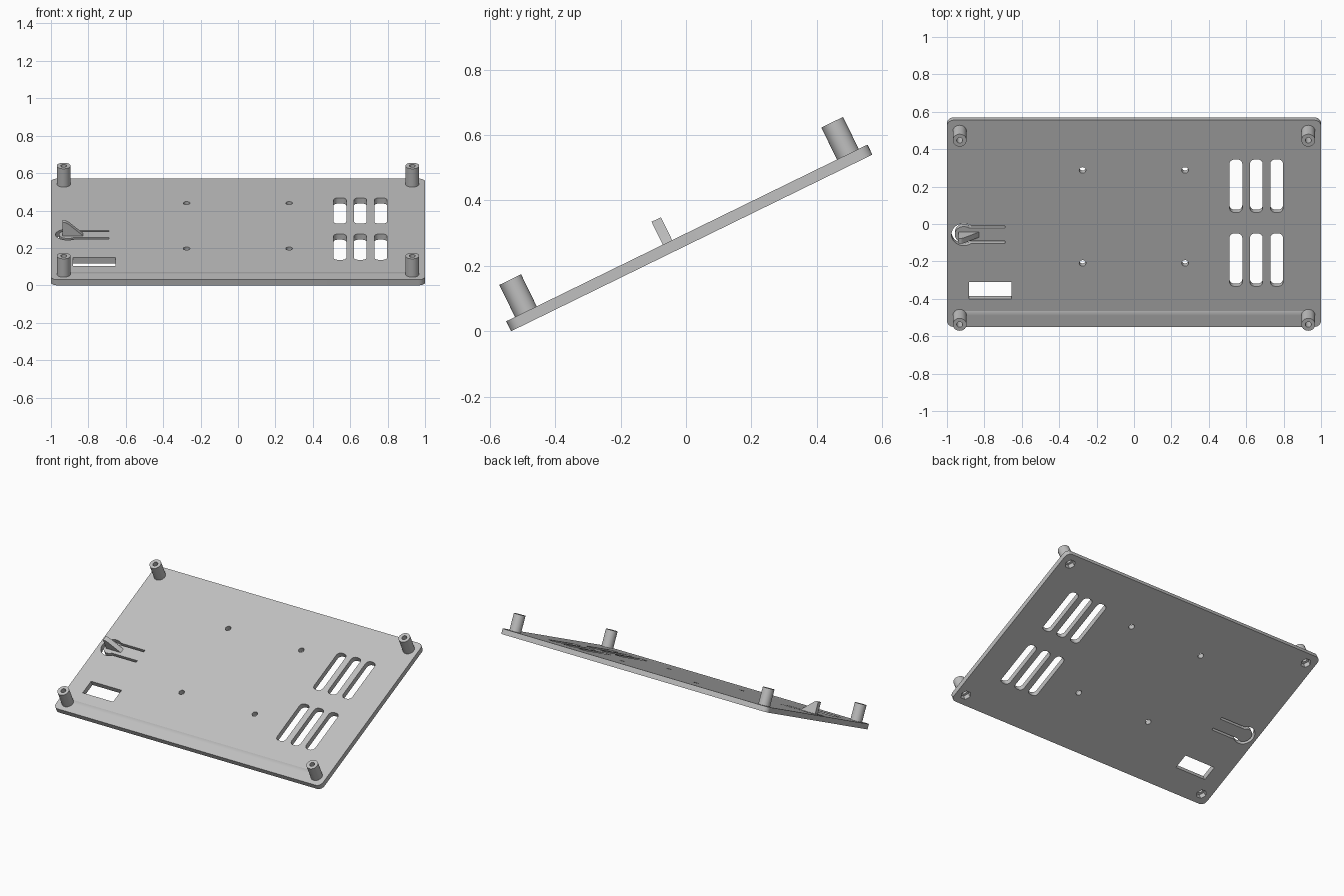
import bpy, bmesh
from math import radians, sin, cos, tau
from mathutils import Matrix, Vector

cube = bpy.data.objects.get("Cube")
if cube:
    bpy.data.objects.remove(cube, do_unlink=True)

# Everything is laid out flat (x, up the slope, normal), then tilted
LENGTH, THICK, POST_TOP, INSET = 1.23, 0.034, 0.143, 0.067
POST_X = 0.932
TILT = Matrix.Translation((0, -0.535, 0)) @ Matrix.Rotation(radians(26.05), 4, 'X')

grey = bpy.data.materials.new("plain grey")
grey.use_nodes = True
grey.diffuse_color = (0.53, 0.53, 0.53, 1)
grey.node_tree.nodes["Principled BSDF"].inputs["Base Color"].default_value = grey.diffuse_color


def arc(cx, cy, r, start, end, n):
    angles = [radians(start + (end - start) * i / n) for i in range(n + 1)]
    return [(cx + r * cos(a), cy + r * sin(a)) for a in angles]


def circle(cx, cy, r, n):
    return arc(cx, cy, r, 0, 360, n)[:-1]


def rounded(x0, x1, y0, y1, r):
    corners = [(x1 - r, y1 - r), (x0 + r, y1 - r), (x0 + r, y0 + r), (x1 - r, y0 + r)]
    return [p for i, (x, y) in enumerate(corners) for p in arc(x, y, r, 90 * i, 90 * i + 90, 6)]


def finish(name, bm):
    bmesh.ops.remove_doubles(bm, verts=bm.verts, dist=0.0001)
    bmesh.ops.recalc_face_normals(bm, faces=bm.faces)
    bm.transform(TILT)
    mesh = bpy.data.meshes.new(name)
    bm.to_mesh(mesh)
    bm.free()
    mesh.materials.append(grey)
    obj = bpy.data.objects.new(name, mesh)
    bpy.context.collection.objects.link(obj)
    bpy.ops.object.select_all(action='DESELECT')
    obj.select_set(True)
    bpy.context.view_layer.objects.active = obj
    bpy.ops.object.shade_smooth_by_angle(angle=radians(30))
    return obj


# Base plate: outline plus openings, filled and extruded
loops = [rounded(-1, 1, 0, LENGTH, 0.035)]
post_spots = [(x, y) for x in (-POST_X, POST_X) for y in (INSET, LENGTH - INSET)]
loops += [circle(x, y, 0.033, 6) for x, y in post_spots]                     # nut pockets
loops += [circle(x, y, 0.018, 20) for x in (-0.275, 0.273) for y in (0.379, 0.932)]
loops += [rounded(x - 0.034, x + 0.034, y, y + 0.315, 0.026)                 # vents
          for x in (0.545, 0.654, 0.763) for y in (0.241, 0.681)]
loops.append([(-0.883, 0.167), (-0.655, 0.167), (-0.655, 0.267), (-0.883, 0.267)])

# Keyhole-shaped slot that frees the latch tongue
LX, LY = -0.91, 0.549
loops.append([(-0.69, LY + 0.052)] + arc(LX, LY, 0.066, 52, 308, 28)
             + [(-0.69, LY - 0.052), (-0.69, LY - 0.038)]
             + arc(LX, LY, 0.048, 308, 52, 28) + [(-0.69, LY + 0.038)])

curve = bpy.data.curves.new("plate_outline", 'CURVE')
curve.dimensions = '2D'
curve.fill_mode = 'BOTH'
curve.extrude = THICK / 2
for loop in loops:
    spline = curve.splines.new('POLY')
    spline.points.add(len(loop) - 1)
    for point, (x, y) in zip(spline.points, loop):
        point.co = (x, y, 0, 1)
    spline.use_cyclic_u = True
helper = bpy.data.objects.new("plate_outline", curve)
bpy.context.collection.objects.link(helper)
bpy.context.view_layer.update()
flat = bpy.data.meshes.new_from_object(helper.evaluated_get(bpy.context.evaluated_depsgraph_get()))
bm = bmesh.new()
bm.from_mesh(flat)
bm.transform(Matrix.Translation((0, 0, THICK / 2)))
bpy.data.objects.remove(helper, do_unlink=True)
finish("base_plate", bm)

# Hollow corner posts, lathed
profile = [(0.016, THICK), (0.037, THICK), (0.037, POST_TOP), (0.016, POST_TOP)]
names = ["front_right_post", "back_right_post", "front_left_post", "back_left_post"]
for name, (x, y) in zip(names, post_spots):
    bm = bmesh.new()
    ring = [bm.verts.new((x + r, y, z)) for r, z in profile]
    edges = [bm.edges.new((ring[i], ring[(i + 1) % 4])) for i in range(4)]
    bmesh.ops.spin(bm, geom=ring + edges, cent=(x, y, 0), axis=(0, 0, 1),
                   angle=tau, steps=32, use_duplicate=False)
    finish(name, bm)

# Wedge-shaped catch on the tongue
bm = bmesh.new()
side = [(-0.937, THICK), (-0.828, THICK), (-0.905, 0.102), (-0.922, 0.112), (-0.937, 0.112)]
face = bm.faces.new([bm.verts.new((x, LY - 0.016, z)) for x, z in side])
extruded = bmesh.ops.extrude_face_region(bm, geom=[face])["geom"]
bmesh.ops.translate(bm, vec=Vector((0, 0.032, 0)),
                    verts=[v for v in extruded if isinstance(v, bmesh.types.BMVert)])
finish("latch_catch", bm)
